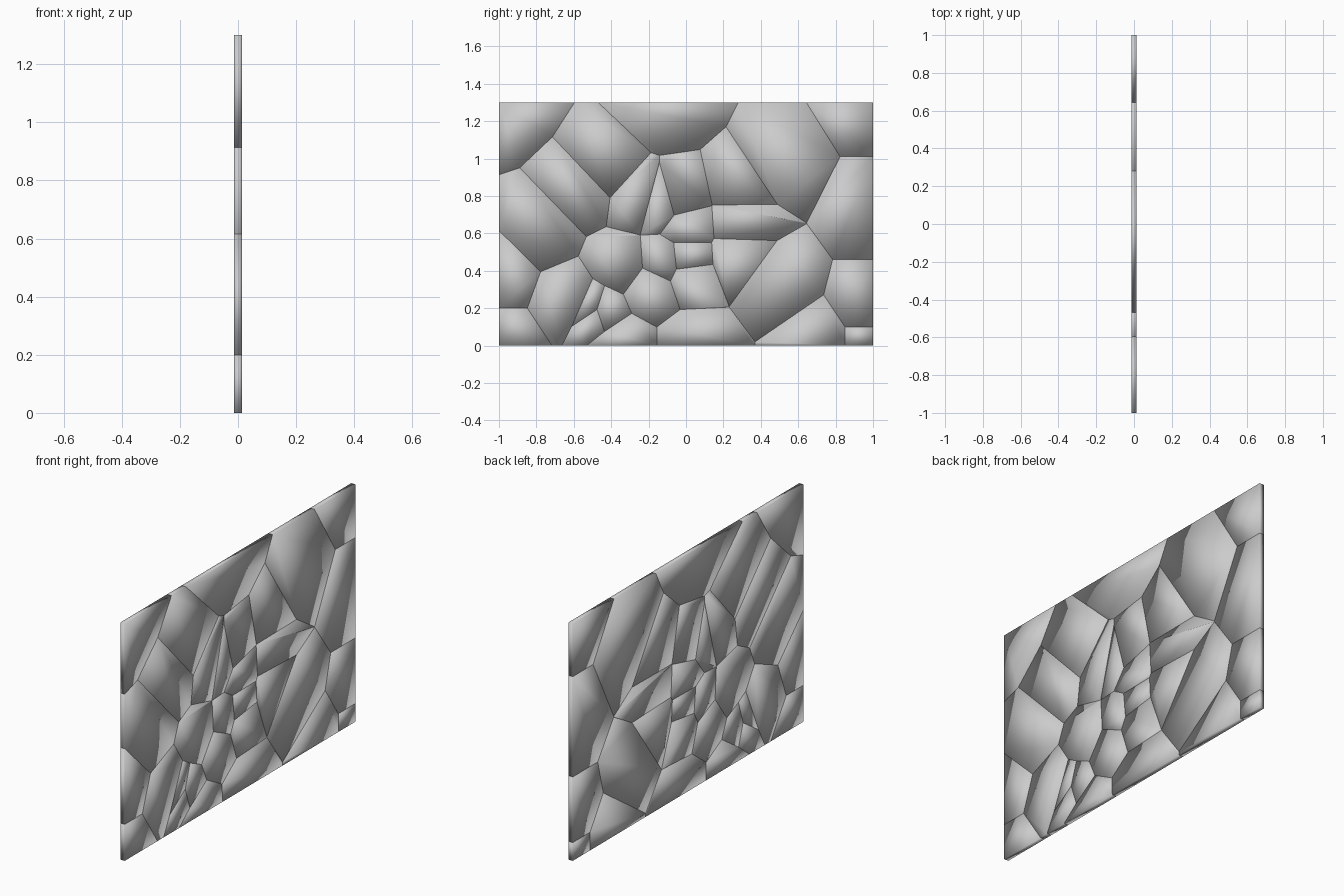
import bpy
import bmesh
from mathutils import Vector

if "Cube" in bpy.data.objects:
    bpy.data.objects.remove(bpy.data.objects["Cube"])

HALF_THICK = 0.0133
OUTLINE = [(-1, 0), (1, 0), (1, 1.3), (-1, 1.3)]

# Centre point (y, z) of each shard; borders lie halfway between neighbours
SEEDS = [
    # left side, top to bottom
    (-1.0, 1.30), (-.428, .932), (-.546, .82), (-.77, .603),
    (-.985, .385), (-.985, .015), (-.625, .253), (-.35, .43),
    # lower-left splinters
    (-.491, .194), (-.463, .185), (-.481, .179), (-.345, .008),
    # small shards in the middle
    (-.182, .307), (-.118, .445), (-.263, .782), (-.135, .748),
    (-.028, .778), (.005, .643), (.282, .845), (.284, .661),
    (.007, .458), (.018, .375), (.278, .475), (.47, .336),
    # bottom, right side and top
    (.036, .016), (.70, 0), (1.0, 0), (1.0, .20),
    (1.0, .72), (1.0, 1.30), (.486, .98), (-.10, 1.278),
]


def clip(poly, mid, normal):
    """Keep the part of a convex polygon behind a line."""
    out = []
    for a, b in zip(poly, poly[1:] + poly[:1]):
        da, db = (a - mid).dot(normal), (b - mid).dot(normal)
        if da <= 0:
            out.append(a)
        if (da < 0 < db) or (db < 0 < da):
            out.append(a.lerp(b, da / (da - db)))
    return out


def shard_outline(seed, others):
    poly = [Vector(p) for p in OUTLINE]
    for other in others:
        poly = clip(poly, (seed + other) / 2, other - seed)
    return poly


def make_shard(name, poly):
    bm = bmesh.new()
    face = bm.faces.new([bm.verts.new((-HALF_THICK, p.x, p.y)) for p in poly])
    # thicken the outline into a slab
    ext = bmesh.ops.extrude_face_region(bm, geom=[face], use_keep_orig=True)
    verts = [g for g in ext["geom"] if isinstance(g, bmesh.types.BMVert)]
    bmesh.ops.translate(bm, verts=verts, vec=(2 * HALF_THICK, 0, 0))
    bmesh.ops.recalc_face_normals(bm, faces=bm.faces)
    # fully smooth shading gives each shard its pillowed look
    for f in bm.faces:
        f.smooth = True
    mesh = bpy.data.meshes.new(name)
    bm.to_mesh(mesh)
    bm.free()
    bpy.context.collection.objects.link(bpy.data.objects.new(name, mesh))


# Fractured pane
seeds = [Vector(s) for s in SEEDS]
for i, s in enumerate(seeds):
    others = seeds[:i] + seeds[i + 1:]
    make_shard(f"pane_shard_{i + 1:02d}", shard_outline(s, others))
